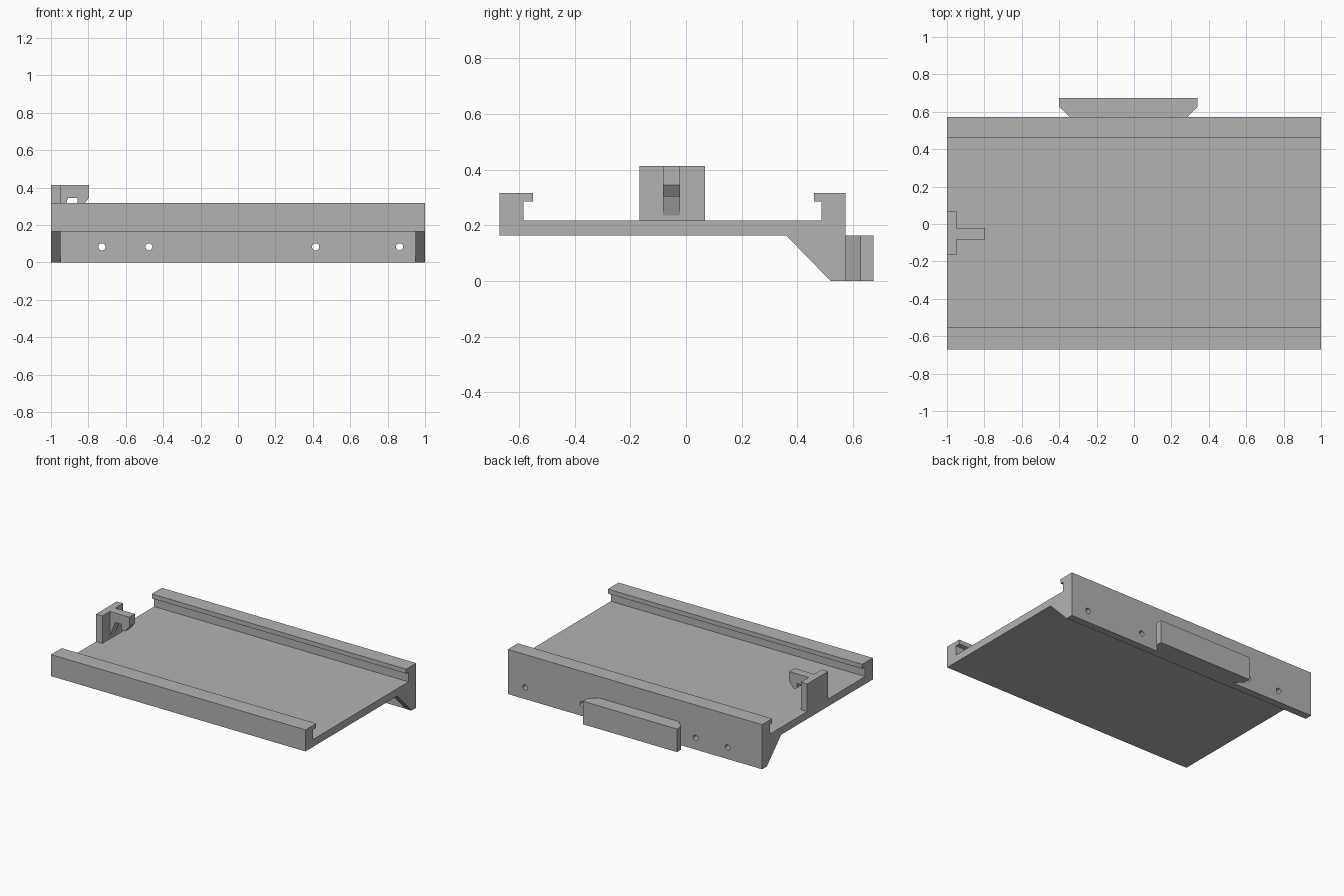
import bpy
import bmesh
from math import pi
from mathutils import Matrix, Vector

if "Cube" in bpy.data.objects:
    bpy.data.objects.remove(bpy.data.objects["Cube"], do_unlink=True)

grey = bpy.data.materials.new("light_grey")
grey.use_nodes = True
grey.diffuse_color = (0.45, 0.45, 0.45, 1)
grey.node_tree.nodes["Principled BSDF"].inputs["Base Color"].default_value = grey.diffuse_color


def finish(name, bm):
    bmesh.ops.recalc_face_normals(bm, faces=bm.faces)
    mesh = bpy.data.meshes.new(name)
    bm.to_mesh(mesh)
    bm.free()
    mesh.materials.append(grey)
    obj = bpy.data.objects.new(name, mesh)
    bpy.context.collection.objects.link(obj)
    return obj


def prism(name, profile, axis, start, end):
    """Extrude a flat profile along one axis; the profile uses the other two in order."""
    bm = bmesh.new()
    verts = []
    for point in profile:
        co = list(point)
        co.insert(axis, start)
        verts.append(bm.verts.new(co))
    face = bm.faces.new(verts)
    new = bmesh.ops.extrude_face_region(bm, geom=[face])["geom"]
    shift = Vector((0, 0, 0))
    shift[axis] = end - start
    bmesh.ops.translate(bm, vec=shift, verts=[v for v in new if isinstance(v, bmesh.types.BMVert)])
    return finish(name, bm)


X, Y, Z = 0, 1, 2
floor_low, floor_top, lip_low, rim = 0.164, 0.217, 0.285, 0.317
back, wall_front = 0.573, 0.52

# Tray: floor, two overhanging rails and the deep back wall in one section
tray = prism("tray", [
    (-0.67, floor_low), (wall_front, floor_low), (wall_front, 0), (back, 0),
    (back, rim), (0.46, rim), (0.46, lip_low), (0.486, lip_low),
    (0.486, floor_top), (-0.584, floor_top), (-0.584, lip_low),
    (-0.55, lip_low), (-0.55, rim), (-0.67, rim)], X, -1, 1)

# Screw holes through the back wall
bm = bmesh.new()
for x in (-0.728, -0.477, 0.415, 0.864):
    place = Matrix.Translation((x, 0.55, 0.083)) @ Matrix.Rotation(pi / 2, 4, "X")
    bmesh.ops.create_cone(bm, cap_ends=True, segments=24, radius1=0.019,
                          radius2=0.019, depth=0.2, matrix=place)
cutter = finish("hole_cutter", bm)
cutter.hide_render = True
cut = tray.modifiers.new("holes", "BOOLEAN")
cut.object = cutter
cut.operation = "DIFFERENCE"
cut.solver = "EXACT"
bpy.context.view_layer.objects.active = tray
bpy.ops.object.modifier_apply(modifier="holes")
bpy.data.objects.remove(cutter, do_unlink=True)

# Triangular gussets under both ends
for name, x in (("right_gusset", -1), ("left_gusset", 0.95)):
    prism(name, [(0.36, floor_low), (wall_front, 0), (wall_front, floor_low)], X, x, x + 0.05)

# Dovetail mounting block on the back
prism("dovetail", [(-0.345, back), (-0.4, 0.627), (-0.4, 0.673),
                   (0.34, 0.673), (0.34, 0.627), (0.285, back)], Z, 0, floor_low)

# Clip: upright plate and a hooked arm with a tapering rib
prism("clip_plate", [(-1, floor_top), (-0.95, floor_top), (-0.95, 0.413), (-1, 0.413)],
      Y, -0.167, 0.068)
prism("clip_hook", [(-0.95, 0.235), (-0.908, 0.345), (-0.857, 0.345), (-0.857, 0.312),
                    (-0.848, 0.304), (-0.828, 0.304), (-0.797, 0.345),
                    (-0.797, 0.413), (-0.95, 0.413)], Y, -0.082, -0.021)
